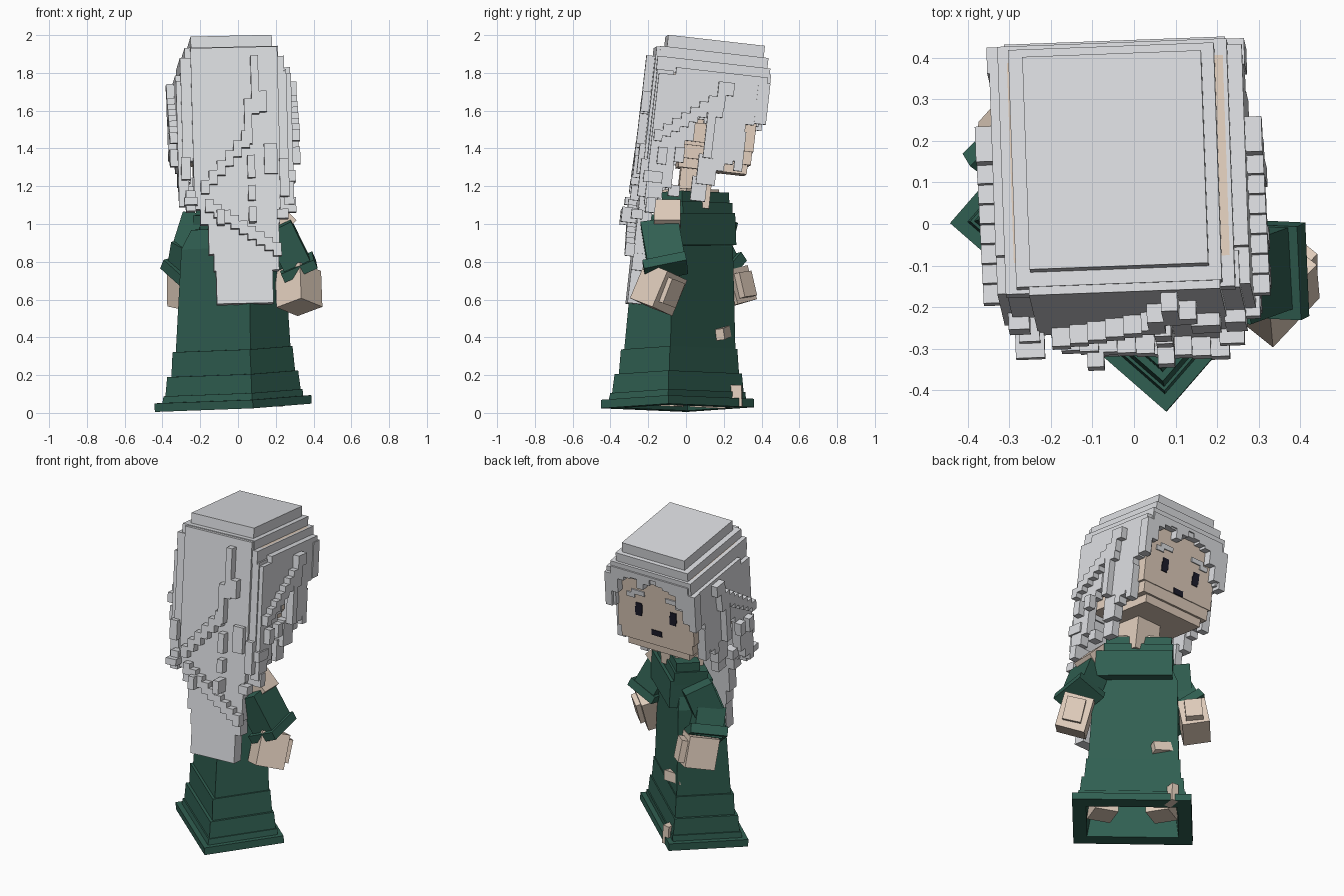
import bpy, bmesh, math
from mathutils import Matrix, Vector


def material(name, rgb):
    m = bpy.data.materials.new(name)
    m.diffuse_color = (*rgb, 1)
    return m


HAIR = material("silver_hair", (0.72, 0.73, 0.755))
SKIN = material("skin", (0.76, 0.62, 0.51))
GREEN = material("green_cloth", (0.030, 0.115, 0.083))
DARK = material("dark_eye", (0.012, 0.012, 0.025))


def rot(deg, axis):
    return Matrix.Rotation(math.radians(deg), 4, axis)


# head frame tilts about its own centre, body frame is turned to one side
PIVOT = Matrix.Translation((-0.03, 0.13, 1.55))
HEAD = PIVOT @ rot(2, 'Z') @ rot(-6.5, 'X') @ rot(-1.3, 'Y') @ PIVOT.inverted()
BODY = Matrix.Translation((-0.025, -0.045, 0.027)) @ rot(-41, 'Z') @ rot(3, 'X') @ rot(-1.6, 'Y')


def finish(name, bm, mat, frame):
    bmesh.ops.recalc_face_normals(bm, faces=bm.faces)
    me = bpy.data.meshes.new(name)
    bm.to_mesh(me)
    bm.free()
    me.materials.append(mat)
    me.transform(frame)
    ob = bpy.data.objects.new(name, me)
    bpy.context.collection.objects.link(ob)
    return ob


def boxes(name, items, mat, frame):
    """Each item is (x0, x1, y0, y1, z0, z1)."""
    bm = bmesh.new()
    for x0, x1, y0, y1, z0, z1 in items:
        m = Matrix.Translation(((x0 + x1) / 2, (y0 + y1) / 2, (z0 + z1) / 2))
        bmesh.ops.create_cube(bm, size=1, matrix=m @ Matrix.Diagonal((x1 - x0, y1 - y0, z1 - z0, 1)))
    return finish(name, bm, mat, frame)


def beam(name, p, q, w, d, mat, twist=-41):
    """Box running from p to q."""
    p, q = Vector(p), Vector(q)
    aim = Vector((0, 0, -1)).rotation_difference(q - p).to_matrix().to_4x4()
    bm = bmesh.new()
    bmesh.ops.create_cube(bm, size=1, matrix=Matrix.Diagonal((w, d, (q - p).length, 1)))
    return finish(name, bm, mat, Matrix.Translation((p + q) / 2) @ aim @ rot(twist, 'Z'))


# ---- dress: rectangular rings (half width, half depth, height, forward shift)
rings = [(.20, .12, .45, .03), (.265, .16, 0, 0), (.345, .237, 0, 0), (.345, .237, .045, 0),
         (.315, .207, .045, 0), (.31, .205, .08, .005), (.303, .198, .08, .005),
         (.295, .19, .18, .01), (.28, .178, .18, .015), (.272, .172, .31, .02),
         (.262, .162, .31, .025), (.24, .138, .85, .066), (.20, .11, .95, .08)]
bm = bmesh.new()
loops = [[bm.verts.new((sx * a, sy * b + s, z)) for sx, sy in ((1, 1), (-1, 1), (-1, -1), (1, -1))]
         for a, b, z, s in rings]
for lo, hi in zip(loops, loops[1:]):
    for i in range(4):
        j = (i + 1) % 4
        bm.faces.new((lo[i], lo[j], hi[j], hi[i]))
bm.faces.new(loops[0])
bm.faces.new(loops[-1])
finish("dress", bm, GREEN, BODY)

# chest in two steps with a bare neckline
boxes("chest", [(-.235, .215, .0, .252, .85, 1.02)], GREEN, BODY @ rot(1.5, 'Y'))
boxes("collar", [(-.21, .19, .03, .232, 1.0, 1.08), (-.20, .18, .08, .22, 1.07, 1.135)], GREEN, BODY)
boxes("neckline", [(-.13, .13, .04, .21, 1.06, 1.15)], SKIN, BODY)
boxes("neck", [(-.09, .08, .0, .17, 1.08, 1.32)], SKIN, HEAD)

# legs inside the skirt, with a knee and toe showing through
for s in (-1, 1):
    leg = BODY @ Matrix.Translation((s * .165, .08, .02)) @ rot(-5, 'X') @ rot(s * 20, 'Z')
    boxes("leg", [(-.055, .055, -.07, .04, .06, .42)], SKIN, leg)
    boxes("foot", [(-.07, .07, -.09, .06, -.02, .09)], SKIN, leg)
boxes("knee", [(-.075, .075, -.06, .022, -.035, .025)], SKIN,
      BODY @ Matrix.Translation((-.18, .183, .40)) @ rot(12, 'Y') @ rot(22, 'Z'))
boxes("toe", [(-.022, .022, -.06, .02, -.05, .065)], SKIN,
      BODY @ Matrix.Translation((-.24, .22, .05)) @ rot(35, 'Z'))

# ---- right arm
beam("right_shoulder", (.14, -.10, 1.07), (.25, -.10, .96), .17, .14, SKIN, 0)
beam("right_sleeve", (.21, -.14, .995), (.32, -.10, .77), .15, .20, GREEN, 0)
beam("right_cuff", (.31, -.115, .795), (.33, -.105, .75), .19, .23, GREEN, 0)
beam("right_hand", (.318, -.105, .75), (.325, -.185, .56), .175, .17, SKIN)
beam("right_fingers", (.37, -.07, .71), (.37, -.12, .58), .11, .09, SKIN)

# ---- left arm
beam("left_upper_sleeve", (-.185, .165, 1.03), (-.245, .12, .84), .15, .17, GREEN)
beam("left_lower_sleeve", (-.235, .11, .89), (-.262, .19, .73), .17, .17, GREEN)
beam("left_cuff", (-.25, .165, .77), (-.268, .195, .725), .21, .22, GREEN)
beam("left_hand", (-.258, .21, .75), (-.255, .26, .57), .16, .18, SKIN)
beam("left_fingers", (-.205, .285, .74), (-.195, .315, .61), .10, .08, SKIN)

# ---- head and face
boxes("head", [(-.29, .23, -.12, .365, 1.40, 1.85), (-.275, .215, -.11, .36, 1.33, 1.40),
               (-.24, .18, -.02, .345, 1.28, 1.33)], SKIN, HEAD)
boxes("ears", [(-.31, .25, .03, .11, 1.42, 1.52)], SKIN, HEAD)
F = .363
eyes, brows = [], []
for s in (-1, 1):
    x = -.035 + s * .118
    eyes += [(x - .024, x + .018, F, F + .007, 1.525, 1.59), (x - .018, x + .024, F, F + .007, 1.505, 1.56)]
    brows += [(x - .045, x + .045, F, F + .009, 1.645, 1.675),
              (x + s * .05 - .028, x + s * .05 + .028, F, F + .009, 1.62, 1.65)]
boxes("eyes", eyes, DARK, HEAD)
boxes("eyebrows", brows, HAIR, HEAD)
boxes("mouth", [(-.07, .0, F, F + .007, 1.40, 1.435)], DARK, HEAD)

# ---- hair crown in stepped layers
boxes("hair_crown", [(-.25, .18, -.15, .365, 1.87, 1.968), (-.285, .21, -.185, .39, 1.82, 1.905),
                     (-.312, .24, -.195, .405, 1.77, 1.85)], HAIR, HEAD)

# fringe columns over the face
U = .0443
fringe = [1.53, 1.57, 1.66, 1.74, 1.755, 1.77, 1.80, 1.76, 1.72, 1.78, 1.77, 1.745, 1.65, 1.55]
boxes("fringe", [(-.34 + i * U, -.34 + (i + 1) * U, .35, .413, b, 1.77 if i in (0, 13) else 1.82)
                 for i, b in enumerate(fringe)], HAIR, HEAD)

# side hair columns with an opening at the ear
sides = [1.06, 1.10, 1.16, 1.38, 1.42, 1.54, 1.52, 1.34, 1.28, 1.32, 1.34, 1.54, 1.55]
for name, x0, x1, top in (("right_side_hair", .22, .275, 1.80), ("left_side_hair", -.335, -.28, 1.77)):
    cols = [(x0, x1, -.18 + i * U, -.18 + (i + 1) * U, b, top if i > 1 else top - .04)
            for i, b in enumerate(sides)]
    cols.append((x0, x1, .27, .315, 1.29, 1.5))
    boxes(name, cols, HAIR, HEAD)

# raised strands climbing forward on each side, plus a hanging lock
for name, s in (("right_side_strands", 1), ("left_side_strands", -1)):
    def span(a, b):
        return tuple(sorted((-.03 + s * a, -.03 + s * b)))
    o = span(.30, .345)
    parts = [(*o, -.17 + i * U, -.17 + (i + 1) * U, 1.40 + i * .03, 1.46 + i * .035) for i in range(8)]
    parts += [(*o, .14, .18, 1.56, 1.75), (*o, .18, .225, 1.68, 1.75),
              (*o, -.14, -.09, 1.28, 1.37), (*o, -.05, .0, 1.30, 1.38), (*o, .10, .145, 1.34, 1.62)]
    parts += [(*span(.24, .30), .08, .18, 1.20, 1.36), (*span(.22, .27), .06, .14, 1.11, 1.24),
              (*span(.22, .28), -.06, .0, 1.12, 1.18), (*span(.24, .30), -.16, -.06, 1.19, 1.24)]
    boxes(name, parts, HAIR, HEAD)

# ---- long hair falling down the back
boxes("back_hair", [(-.255, .205, -.205, -.11, 1.24, 1.90), (-.31, .25, -.19, -.10, 1.30, 1.78),
                    (-.255, .20, -.205, -.13, 1.04, 1.24), (-.225, .195, -.205, -.13, .96, 1.04),
                    (-.185, .19, -.205, -.13, .80, .96), (-.16, .185, -.205, -.13, .71, .80),
                    (-.15, .15, -.205, -.13, .535, .71)], HAIR, HEAD)

# raised stair-step strands on the back
Y0, Y1 = -.25, -.20
ridge = [(-.22 + i * U, -.22 + (i + 1) * U, Y0, Y1, 1.12 + i * .048, 1.19 + i * .052) for i in range(6)]
ridge += [(.02, .06, Y0, Y1, 1.38, 1.62), (.06, .10, Y0, Y1, 1.54, 1.85), (.10, .14, Y0, Y1, 1.55, 1.66)]
ridge += [(-.20 + i * U, -.20 + (i + 1) * U, Y0, Y1, 1.02 - i * .03, 1.09 - i * .03) for i in range(9)]
ridge += [(.03, .07, -.285, Y1, .96, 1.04), (.03, .07, Y0, Y1, 1.08, 1.16), (.03, .07, Y0, Y1, 1.20, 1.32),
          (-.14, -.10, -.285, Y1, .95, 1.03), (.12, .19, -.235, Y1, 1.22, 1.38)]
boxes("back_strands", ridge, HAIR, HEAD)

# loose tips beside the back hair
tips = [(.18, .285, -.17, -.12, 1.02, 1.10), (.20, .25, -.22, -.14, 1.10, 1.30),
        (.25, .285, -.20, -.10, 1.18, 1.24), (.18, .24, -.24, -.18, .98, 1.03),
        (-.32, -.27, -.22, -.14, 1.20, 1.32), (-.30, -.25, -.23, -.15, 1.03, 1.14),
        (-.31, -.24, -.265, -.19, 1.06, 1.10)]
boxes("loose_tips", tips, HAIR, HEAD)
